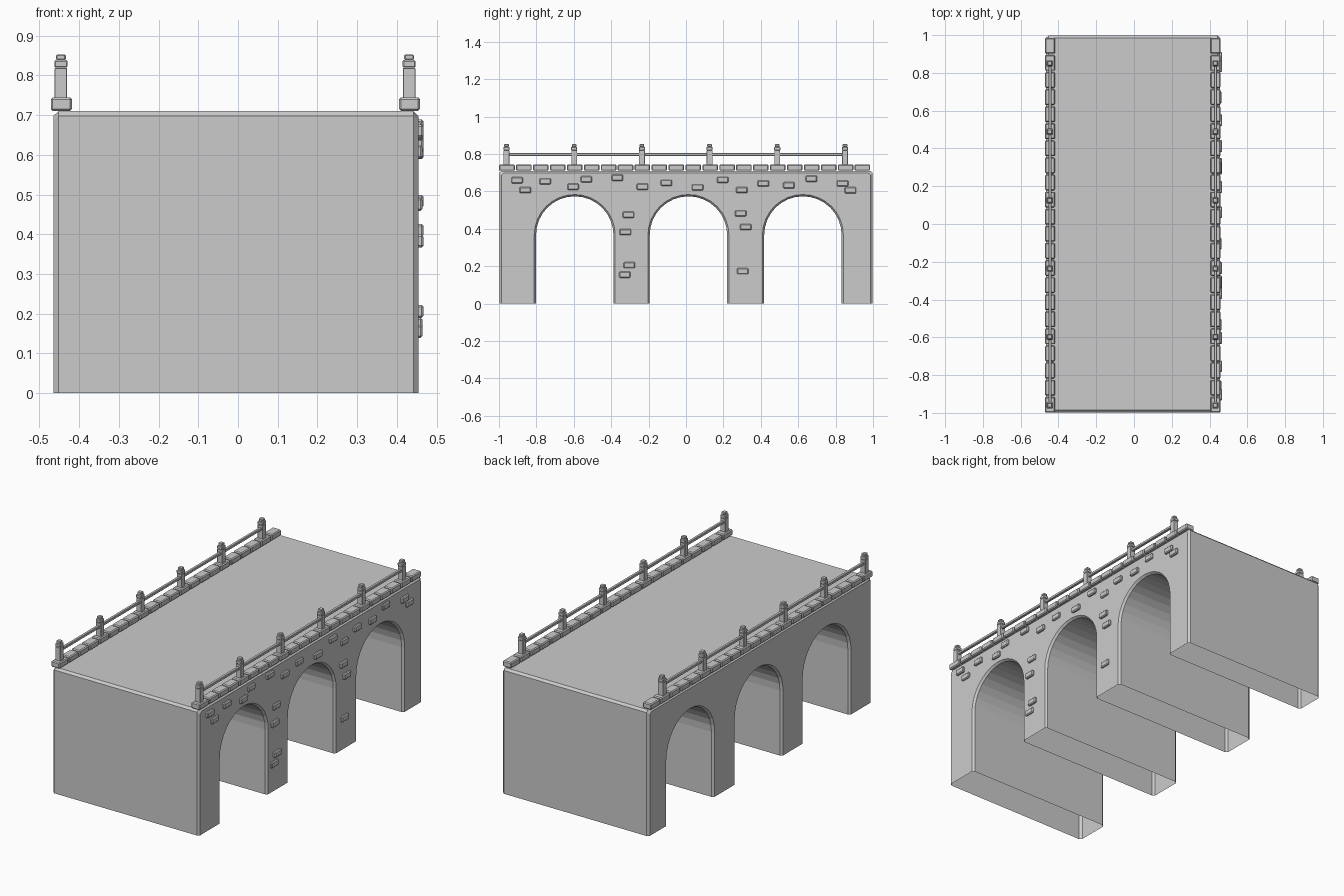
import bpy, bmesh, math
from mathutils import Matrix

if "Cube" in bpy.data.objects:
    bpy.data.objects.remove(bpy.data.objects["Cube"])


def finish(bm, name):
    bmesh.ops.recalc_face_normals(bm, faces=bm.faces)
    me = bpy.data.meshes.new(name)
    bm.to_mesh(me)
    bm.free()
    ob = bpy.data.objects.new(name, me)
    bpy.context.collection.objects.link(ob)
    return ob


def add_box(bm, center, size, bevel=0.0):
    m = Matrix.Translation(center) @ Matrix.Diagonal((*size, 1))
    verts = bmesh.ops.create_cube(bm, size=1, matrix=m)["verts"]
    if bevel:
        edges = list({e for v in verts for e in v.link_edges})
        bmesh.ops.bevel(bm, geom=edges, offset=bevel, segments=1, affect='EDGES')


# Bridge body: arched profile lofted along x with chamfered rims, open underneath
CHAMFER = 0.012
TOP, SPRING, RADIUS, STEPS = 0.71, 0.367, 0.207, 16
ARCHES = (-0.595, 0.013, 0.625)


def profile(d):
    pts = [(-0.998 + d, 0)]
    for c in ARCHES:
        r = RADIUS + d * 0.8
        pts.append((c - r, 0))
        for i in range(STEPS + 1):
            a = math.pi * (1 - i / STEPS)
            pts.append((c + r * math.cos(a), SPRING + r * math.sin(a)))
        pts.append((c + r, 0))
    e, t = 0.998 - d, TOP - d
    pts += [(e, 0), (e, t - CHAMFER), (e - CHAMFER, t),
            (-e + CHAMFER, t), (-e, t - CHAMFER)]
    return pts


bm = bmesh.new()
rings = []
for x, d in ((-0.465, CHAMFER), (-0.452, 0), (0.442, 0), (0.454, CHAMFER)):
    rings.append([bm.verts.new((x, y, z)) for y, z in profile(d)])
n = len(rings[0])
for a, b in zip(rings, rings[1:]):
    for i in range(n):
        j = (i + 1) % n
        if a[i].co.z == 0 and a[j].co.z == 0:
            continue  # pier undersides stay open
        bm.faces.new((a[i], a[j], b[j], b[i]))
sides = [bm.faces.new(rings[0]), bm.faces.new(rings[-1])]
bm.normal_update()
bmesh.ops.triangulate(bm, faces=sides)
finish(bm, "bridge_body")

POSTS = [-0.96 + 0.362 * i for i in range(6)]
for side, x in (("left", -0.445), ("right", 0.432)):
    # Coping stones along the deck edge
    bm = bmesh.new()
    for i in range(22):
        add_box(bm, (x, -0.957 + 0.0905 * i, 0.728), (0.053, 0.083, 0.034), 0.005)
    finish(bm, side + "_coping_stones")

    # Railing posts with cap and finial
    bm = bmesh.new()
    for y in POSTS:
        add_box(bm, (x - 0.001, y, 0.78), (0.031, 0.031, 0.078), 0.001)
        add_box(bm, (x - 0.001, y, 0.829), (0.033, 0.033, 0.019), 0.003)
        add_box(bm, (x - 0.001, y, 0.840), (0.022, 0.022, 0.012))
        add_box(bm, (x - 0.001, y, 0.846), (0.025, 0.025, 0.014), 0.003)
    finish(bm, side + "_railing_posts")

    # Rail running through the posts
    bm = bmesh.new()
    add_box(bm, (x, (POSTS[0] + POSTS[-1]) / 2, 0.798),
            (0.016, POSTS[-1] - POSTS[0], 0.015), 0.002)
    finish(bm, side + "_rail")

# Raised bricks scattered over the right face (y, z)
BRICKS = [(-0.903, 0.66), (-0.86, 0.608), (-0.753, 0.654), (-0.603, 0.625),
          (-0.533, 0.665), (-0.367, 0.673), (-0.233, 0.625), (-0.105, 0.646),
          (0.062, 0.622), (0.196, 0.662), (0.298, 0.608), (0.413, 0.643),
          (0.55, 0.633), (0.67, 0.668), (0.837, 0.643), (0.879, 0.606),
          (-0.308, 0.475), (-0.324, 0.383), (-0.303, 0.206), (-0.327, 0.155),
          (0.292, 0.483), (0.319, 0.41), (0.303, 0.174)]
bm = bmesh.new()
for i, (y, z) in enumerate(BRICKS):
    add_box(bm, (0.452 - 0.003 * (i % 3 == 1), y, z), (0.03, 0.062, 0.033), 0.005)
finish(bm, "face_bricks")
